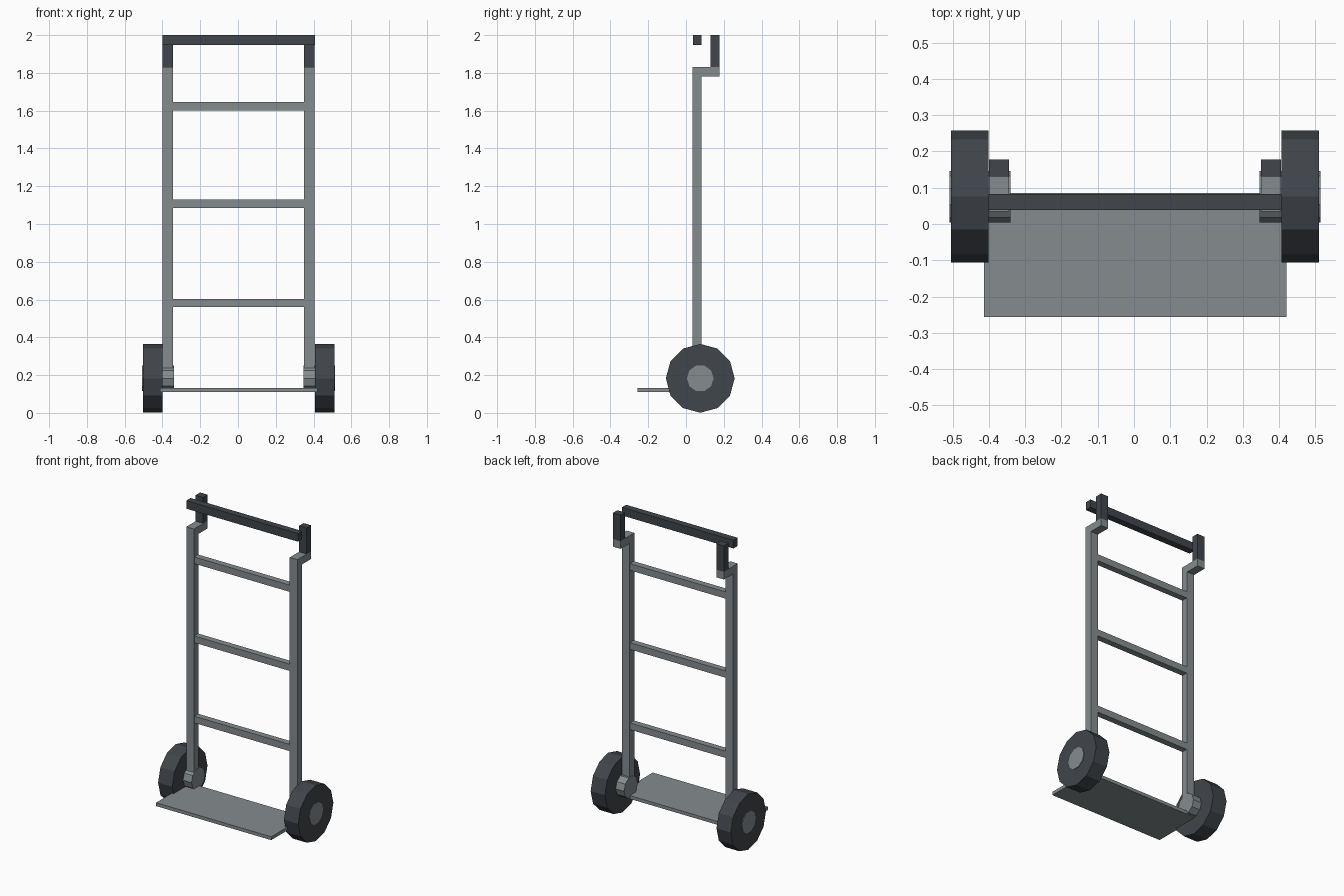
import bpy, bmesh, math
from mathutils import Matrix

if "Cube" in bpy.data.objects:
    bpy.data.objects.remove(bpy.data.objects["Cube"])

CX = 0.003  # centre plane of the hand truck


def material(name, col):
    m = bpy.data.materials.new(name)
    m.diffuse_color = (*col, 1)
    m.use_nodes = True
    m.node_tree.nodes["Principled BSDF"].inputs["Base Color"].default_value = m.diffuse_color
    return m


METAL = material("grey metal", (0.235, 0.265, 0.275))
RUBBER = material("dark rubber", (0.052, 0.060, 0.069))


def finish(name, bm, mat):
    bmesh.ops.recalc_face_normals(bm, faces=bm.faces)
    me = bpy.data.meshes.new(name)
    bm.to_mesh(me)
    bm.free()
    me.materials.append(mat)
    ob = bpy.data.objects.new(name, me)
    bpy.context.collection.objects.link(ob)
    return ob


def box(name, x, y, z, mat):
    bm = bmesh.new()
    bmesh.ops.create_cube(bm, size=1)
    for v in bm.verts:
        for i, (a, b) in enumerate((x, y, z)):
            v.co[i] = a if v.co[i] < 0 else b
        v.co.x += CX
    return finish(name, bm, mat)


def disc(name, x0, x1, radius, sides, mat):
    """Cylinder along x around the wheel axle."""
    bm = bmesh.new()
    bmesh.ops.create_cone(bm, cap_ends=True, segments=sides, radius1=radius,
                          radius2=radius, depth=abs(x1 - x0))
    bm.transform(Matrix.Translation((CX + (x0 + x1) / 2, 0.0755, 0.183))
                 @ Matrix.Rotation(math.pi / 2, 4, 'Y'))
    return finish(name, bm, mat)


def rail(name, x0, x1):
    """Upright with the backward bend at its top, from a side profile."""
    prof = [(0.035, 0.115), (0.083, 0.115), (0.083, 1.78), (0.178, 1.78),
            (0.178, 1.83), (0.035, 1.83)]
    bm = bmesh.new()
    face = bm.faces.new([bm.verts.new((x0 + CX, y, z)) for y, z in prof])
    ext = bmesh.ops.extrude_face_region(bm, geom=[face])
    for v in ext["geom"]:
        if isinstance(v, bmesh.types.BMVert):
            v.co.x = x1 + CX
    return finish(name, bm, METAL)


# paired parts: rails, grips, wheels, hubs
for side, s in (("left", -1), ("right", 1)):
    inner, outer = sorted((s * 0.347, s * 0.402))
    rail(side + "_rail", inner, outer)
    box(side + "_grip", (inner, outer), (0.131, 0.178), (1.83, 2.0), RUBBER)
    disc(side + "_wheel", s * 0.404, s * 0.507, 0.182, 12, RUBBER)
    disc(side + "_hub", s * 0.343, s * 0.511, 0.071, 10, METAL)

# ladder rungs
for i, z in enumerate((0.56, 1.085, 1.602)):
    box(f"rung_{i + 1}", (-0.347, 0.347), (0.039, 0.08), (z, z + 0.044), METAL)

# top handle bar and toe plate
box("handle_bar", (-0.404, 0.404), (0.038, 0.082), (1.947, 2.0), RUBBER)
box("toe_plate", (-0.417, 0.417), (-0.256, 0.086), (0.11, 0.132), METAL)
